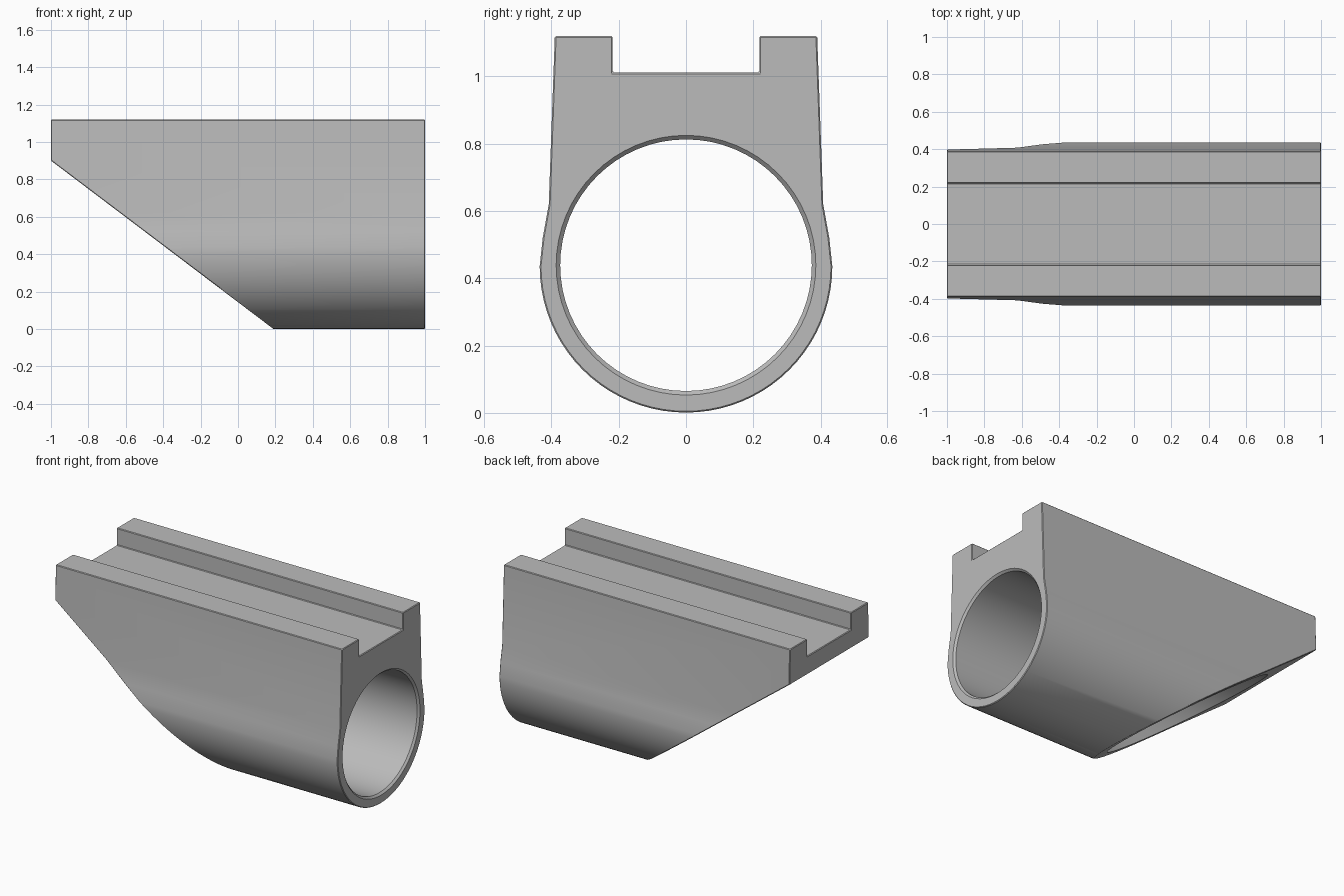
import bpy, bmesh
from math import sin, cos, pi, radians
from mathutils import Matrix, Vector

default = bpy.data.objects.get("Cube")
if default:
    bpy.data.objects.remove(default, do_unlink=True)

AXIS_Z, OUTER, BORE, EDGE = 0.436, 0.435, 0.374, 0.012

grey = bpy.data.materials.new("plain grey")
grey.use_nodes = True
colour = (0.5, 0.5, 0.5, 1)
grey.diffuse_color = colour
grey.node_tree.nodes["Principled BSDF"].inputs["Base Color"].default_value = colour


def make_object(name, bm):
    bmesh.ops.recalc_face_normals(bm, faces=bm.faces)
    mesh = bpy.data.meshes.new(name)
    bm.to_mesh(mesh)
    bm.free()
    mesh.materials.append(grey)
    obj = bpy.data.objects.new(name, mesh)
    bpy.context.collection.objects.link(obj)
    return obj


def apply_modifier(obj, mod):
    bpy.context.view_layer.objects.active = obj
    bpy.ops.object.modifier_apply(modifier=mod.name)


# Half section: channel floor, rail, flank, neck, then the round sleeve
half = [(0.218, 1.012), (0.218, 1.12), (0.39, 1.12), (0.408, 0.62), (0.426, 0.52)]
round_part = [(OUTER * cos(a), AXIS_Z - OUTER * sin(a))
              for a in (pi * i / 40 for i in range(41))]
section = half + round_part + [(-y, z) for y, z in reversed(half)]

# Body: extrude the section and slice the underside off at a slant
bm = bmesh.new()
face = bm.faces.new([bm.verts.new((-1, y, z)) for y, z in section])
swept = bmesh.ops.extrude_face_region(bm, geom=[face], use_keep_orig=True)["geom"]
bmesh.ops.translate(bm, vec=(2, 0, 0),
                    verts=[v for v in swept if isinstance(v, bmesh.types.BMVert)])
cut = bmesh.ops.bisect_plane(bm, geom=bm.verts[:] + bm.edges[:] + bm.faces[:],
                             plane_co=(-1, 0, 0.9), plane_no=Vector((-0.9, 0, -1.19)),
                             clear_outer=True)["geom_cut"]
bmesh.ops.edgeloop_fill(bm, edges=[e for e in cut if isinstance(e, bmesh.types.BMEdge)])
body = make_object("sleeve_mount_body", bm)

# Small chamfer on the sharp outer edges
bevel = body.modifiers.new("edge chamfer", 'BEVEL')
bevel.width = EDGE
bevel.segments = 1
bevel.limit_method = 'ANGLE'
bevel.angle_limit = radians(40)
apply_modifier(body, bevel)

# Bore cutter with a flared mouth
bm = bmesh.new()
rings = []
for x, r in ((-1.5, BORE), (1 - EDGE, BORE), (1 + EDGE, BORE + 2 * EDGE)):
    place = Matrix.Translation((x, 0, AXIS_Z + 0.003)) @ Matrix.Rotation(pi / 2, 4, 'Y')
    rings.append(bmesh.ops.create_circle(bm, segments=64, radius=r, matrix=place)["verts"])
for a, b in zip(rings, rings[1:]):
    for i in range(64):
        j = (i + 1) % 64
        bm.faces.new((a[i], a[j], b[j], b[i]))
bm.faces.new(rings[0])
bm.faces.new(rings[-1])
cutter = make_object("bore_cutter", bm)

bore = body.modifiers.new("bore", 'BOOLEAN')
bore.operation = 'DIFFERENCE'
bore.solver = 'EXACT'
bore.object = cutter
apply_modifier(body, bore)
bpy.data.objects.remove(cutter, do_unlink=True)

# Smooth round surfaces, crisp edges
bpy.ops.object.select_all(action='DESELECT')
body.select_set(True)
bpy.context.view_layer.objects.active = body
bpy.ops.object.shade_smooth_by_angle(angle=radians(25))
